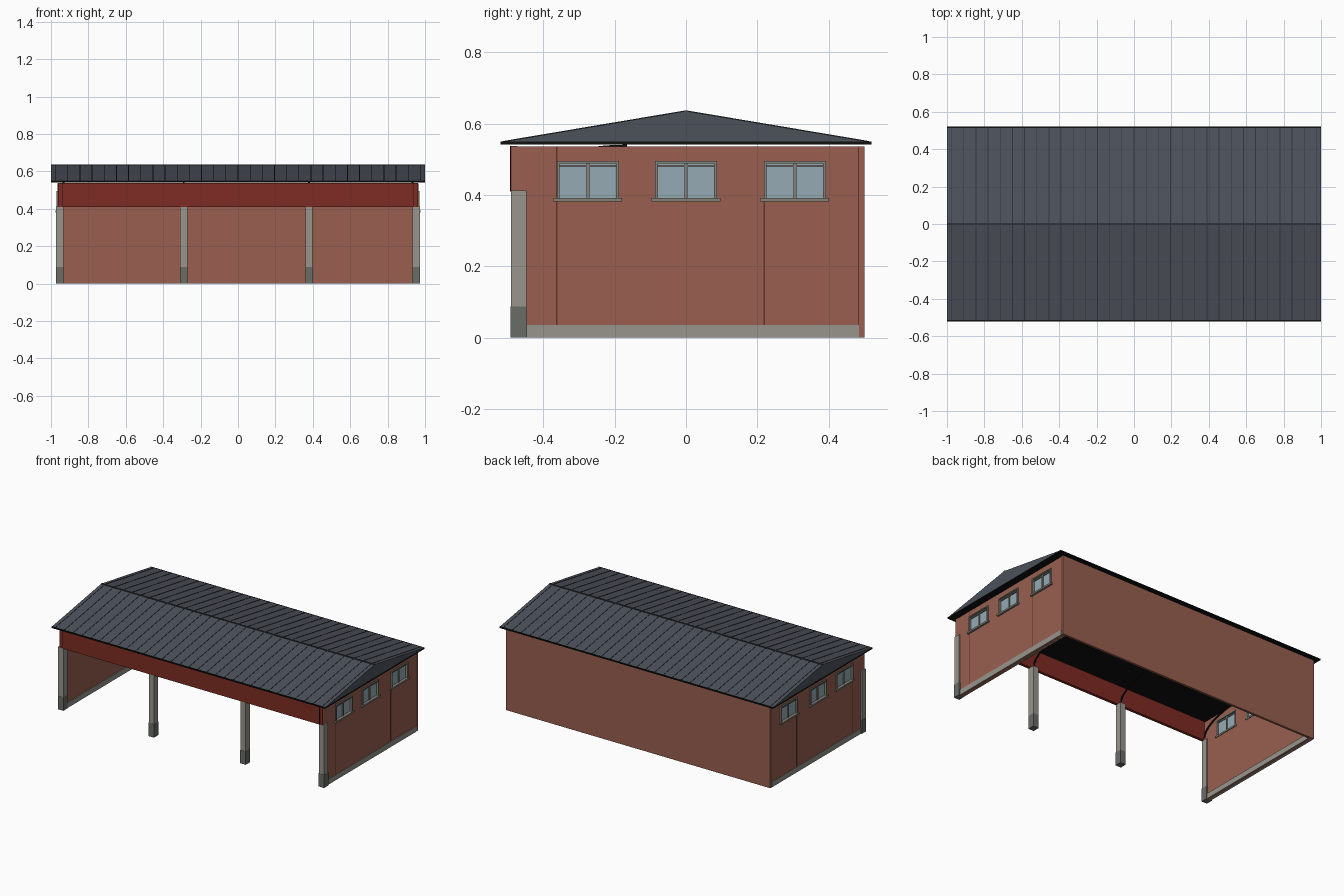
import bpy, bmesh, math

if "Cube" in bpy.data.objects:
    bpy.data.objects.remove(bpy.data.objects["Cube"])


def srgb(r, g, b):
    return tuple((c / 255 / 12.92) if c < 11 else ((c / 255 + 0.055) / 1.055) ** 2.4 for c in (r, g, b)) + (1,)


def mat(name, *rgb):
    m = bpy.data.materials.new(name)
    m.diffuse_color = srgb(*rgb)
    m.use_nodes = True
    m.node_tree.nodes["Principled BSDF"].inputs["Base Color"].default_value = m.diffuse_color
    return m


BRICK = mat("brick", 152, 95, 79)
JOINT = mat("dark brick joint", 95, 52, 44)
RED = mat("red beam", 126, 43, 35)
CONCRETE = mat("light concrete", 152, 149, 140)
BASE = mat("dark concrete", 106, 108, 103)
ROOF = mat("slate roof", 76, 81, 90)
SEAM = mat("dark seam", 48, 51, 57)
BLACK = mat("black trim", 16, 16, 17)
GLASS = mat("window glass", 150, 170, 180)
FRAME = mat("window frame", 132, 130, 122)


def finish(name, bm, material):
    bmesh.ops.recalc_face_normals(bm, faces=bm.faces)
    me = bpy.data.meshes.new(name)
    bm.to_mesh(me)
    bm.free()
    me.materials.append(material)
    ob = bpy.data.objects.new(name, me)
    bpy.context.collection.objects.link(ob)
    return ob


def box(name, x, y, z, material):
    """Box from (min, max) ranges."""
    bm = bmesh.new()
    bmesh.ops.create_cube(bm, size=1)
    for v in bm.verts:
        v.co = [r[0] if c < 0 else r[1] for c, r in zip(v.co, (x, y, z))]
    return finish(name, bm, material)


def prism(name, profile, x0, x1, material):
    """Extrude a y,z profile along x."""
    bm = bmesh.new()
    f = bm.faces.new([bm.verts.new((x0, y, z)) for y, z in profile])
    ext = bmesh.ops.extrude_face_region(bm, geom=[f])["geom"]
    for v in ext:
        if isinstance(v, bmesh.types.BMVert):
            v.co.x = x1
    return finish(name, bm, material)


def side_x(s, a, b):
    return (min(s * a, s * b), max(s * a, s * b))


# Back wall
box("back_wall", (-0.965, 0.965), (0.485, 0.50), (0, 0.535), BRICK)

WINDOWS = (-0.275, 0.0, 0.305)
TOP, SILL, HALF = 0.495, 0.39, 0.087


def side_wall(s):
    tag = "right" if s > 0 else "left"
    wx = side_x(s, 0.94, 0.963)
    # wall in bands and piers, leaving window openings
    box(tag + "_wall_lower", wx, (-0.489, 0.485), (0, SILL), BRICK)
    box(tag + "_wall_upper", wx, (-0.489, 0.485), (TOP, 0.535), BRICK)
    edges = [-0.489] + [e for w in WINDOWS for e in (w - HALF, w + HALF)] + [0.485]
    for a, b in zip(edges[::2], edges[1::2]):
        box(tag + "_wall_pier", wx, (a, b), (SILL, TOP), BRICK)
    box(tag + "_plinth", side_x(s, 0.935, 0.967), (-0.446, 0.484), (0, 0.035), CONCRETE)
    # vertical joints
    for y, top in ((-0.362, 0.535), (0.219, SILL - 0.01), (0.219, 0.0), (0.484, 0.535)):
        if top:
            box(tag + "_joint", side_x(s, 0.962, 0.9645), (y - 0.002, y + 0.002), (0.035, top), JOINT)
    # windows
    for w in WINDOWS:
        fx = side_x(s, 0.937, 0.971)
        y0, y1 = w - HALF, w + HALF
        box(tag + "_glass", side_x(s, 0.948, 0.957), (y0, y1), (SILL, TOP), GLASS)
        for a, b in ((y0, y0 + 0.008), (y1 - 0.008, y1)):
            box(tag + "_window_jamb", fx, (a, b), (SILL, TOP), FRAME)
        box(tag + "_window_head", fx, (y0, y1), (TOP - 0.007, TOP), FRAME)
        box(tag + "_window_transom", side_x(s, 0.943, 0.964), (y0, y1), (0.478, 0.484), FRAME)
        box(tag + "_window_mullion", side_x(s, 0.943, 0.964), (w - 0.004, w + 0.004), (SILL, TOP), FRAME)
        box(tag + "_window_sill", side_x(s, 0.935, 0.976), (y0 - 0.009, y1 + 0.009), (0.381, 0.392), FRAME)


for s in (-1, 1):
    side_wall(s)

# Front pillars with dark bases, and thin curved braces behind them
for x in (-0.953, -0.29, 0.38, 0.953):
    box("pillar", (x - 0.019, x + 0.019), (-0.49, -0.447), (0.088, 0.412), CONCRETE)
    box("pillar_base", (x - 0.02, x + 0.02), (-0.491, -0.446), (0, 0.088), BASE)
    bx = math.copysign(min(abs(x), 0.932), x)
    arc = [(-0.465 + 0.30 * math.sin(t), 0.535 - 0.12 * math.cos(t)) for t in
           [i * math.pi / 16 for i in range(9)]]
    arc = [(-0.465 + 0.30 * (1 - math.cos(i * math.pi / 16)),
            0.42 + 0.115 * math.sin(i * math.pi / 16)) for i in range(9)]
    inner = [(y, z + 0.006) for y, z in reversed(arc)]
    prism("curved_brace", arc + inner, bx - 0.005, bx + 0.005, BLACK)

# Front beam
box("front_beam", (-0.962, 0.962), (-0.491, -0.472), (0.41, 0.537), RED)
for s in (-1, 1):
    box("beam_joint", side_x(s, 0.938, 0.942), (-0.493, -0.49), (0.41, 0.537), BLACK)

# Roof: black soffit slab, gabled slate prism, seams and ridge
EAVE, RIDGE, HY = 0.549, 0.635, 0.512
box("roof_soffit", (-1, 1), (-0.52, 0.52), (0.541, EAVE), BLACK)
prism("gable_roof", [(-HY, EAVE), (HY, EAVE), (0, RIDGE)], -0.999, 0.999, ROOF)
for i in range(-15, 16):
    x = (i + 0.0) * 0.065
    prism("roof_seam", [(-HY, EAVE), (0, RIDGE), (HY, EAVE), (HY, EAVE + 0.002),
                        (0, RIDGE + 0.002), (-HY, EAVE + 0.002)], x - 0.002, x + 0.002, SEAM)
box("roof_ridge", (-0.999, 0.999), (-0.005, 0.005), (RIDGE - 0.003, RIDGE + 0.002), SEAM)
